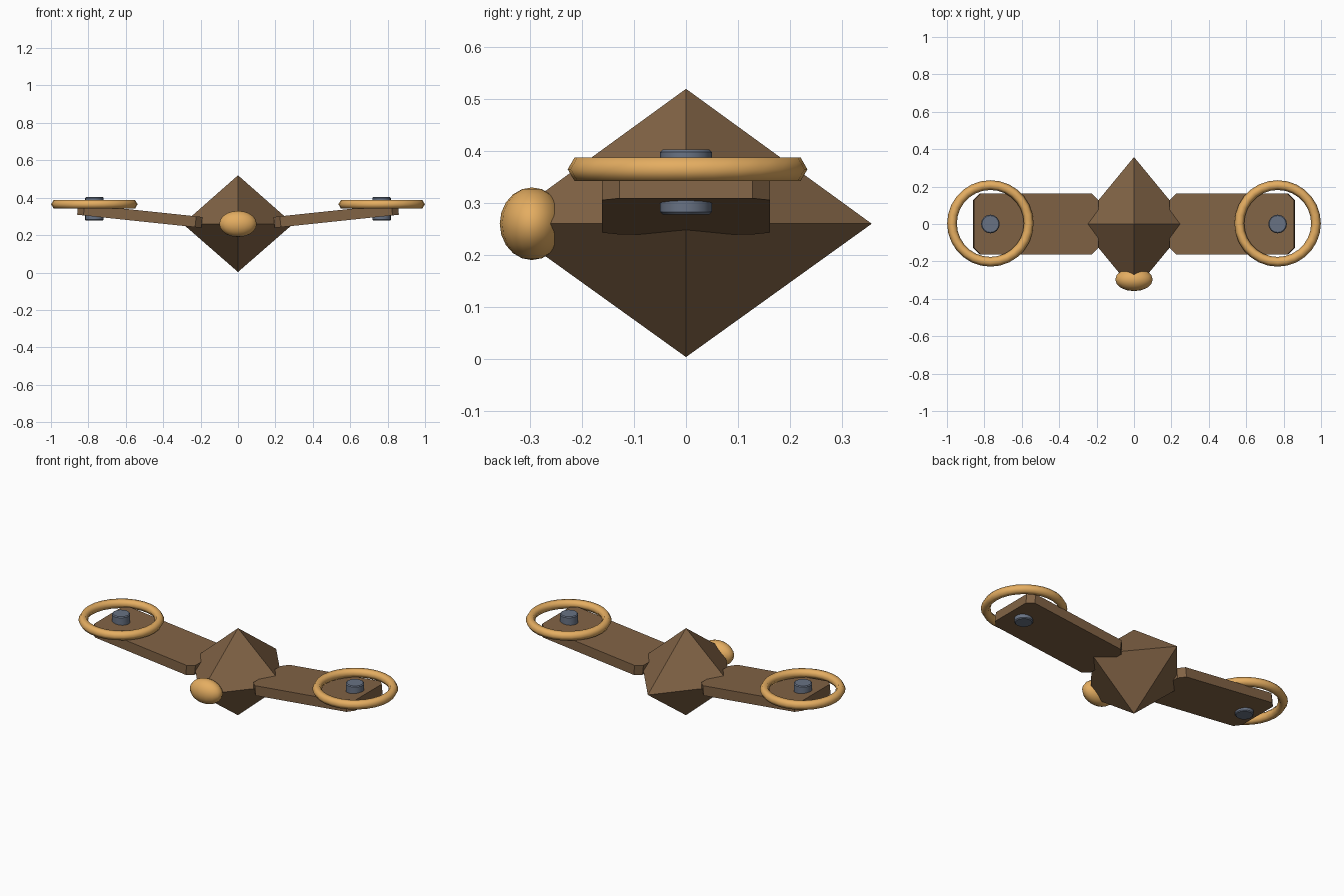
import bpy, bmesh
from math import radians

if "Cube" in bpy.data.objects:
    bpy.data.objects.remove(bpy.data.objects["Cube"])


def material(name, rgb):
    m = bpy.data.materials.new(name)
    m.diffuse_color = (*rgb, 1)
    m.use_nodes = True
    m.node_tree.nodes["Principled BSDF"].inputs["Base Color"].default_value = m.diffuse_color
    return m


brown = material("brown", (0.22, 0.125, 0.06))
gold = material("gold", (0.78, 0.42, 0.12))
steel = material("steel", (0.14, 0.17, 0.23))


def finish(name, mat, smooth=None):
    ob = bpy.context.object
    ob.name = name
    ob.data.materials.append(mat)
    if smooth:
        bpy.ops.object.shade_smooth_by_angle(angle=radians(smooth))
    return ob


def bevel(ob, width, segments, pick):
    # bevel only the edges accepted by pick
    bm = bmesh.new()
    bm.from_mesh(ob.data)
    edges = [e for e in bm.edges if pick(e)]
    bmesh.ops.bevel(bm, geom=edges, offset=width, segments=segments,
                    affect='EDGES', profile=0.5)
    bm.to_mesh(ob.data)
    bm.free()


def is_vertical(e):
    a, b = e.verts
    return abs(a.co.z - b.co.z) > 0.9 * (a.co - b.co).length


# Octahedral body: two four-sided cones sharing a waist
mesh = bpy.data.meshes.new("body")
bm = bmesh.new()
waist = [bm.verts.new(p) for p in
         ((0.295, 0, 0.26), (0, 0.358, 0.26), (-0.295, 0, 0.26), (0, -0.358, 0.26))]
top, bottom = bm.verts.new((0, 0, 0.52)), bm.verts.new((0, 0, 0.003))
for i in range(4):
    a, b = waist[i], waist[(i + 1) % 4]
    bm.faces.new((a, b, top))
    bm.faces.new((b, a, bottom))
bm.to_mesh(mesh)
bm.free()
mesh.materials.append(brown)
bpy.context.collection.objects.link(bpy.data.objects.new("body", mesh))

# Rounded nose
bpy.ops.mesh.primitive_uv_sphere_add(segments=16, ring_count=10, location=(0, -0.297, 0.26))
bpy.context.object.scale = (0.1, 0.062, 0.07)
finish("nose", gold, 60)

for side, s in (("left", -1), ("right", 1)):
    # Tilted arm plate with clipped corners
    bpy.ops.mesh.primitive_cube_add(size=1, location=(s * 0.525, 0, 0.303))
    arm = finish(side + "_arm", brown)
    for v in arm.data.vertices:
        v.co.x *= 0.668
        v.co.y *= 0.324
        v.co.z *= 0.058
    bevel(arm, 0.034, 1, lambda e: is_vertical(e))
    arm.rotation_euler.y = -s * radians(6)

    # Rotor guard ring
    bpy.ops.mesh.primitive_torus_add(major_segments=28, minor_segments=6,
                                     major_radius=0.205, minor_radius=0.026,
                                     location=(s * 0.768, 0.003, 0.365))
    finish(side + "_ring", gold, 75)

    # Motor hub through the arm
    bpy.ops.mesh.primitive_cylinder_add(vertices=16, radius=0.05, depth=0.125,
                                        location=(s * 0.768, 0, 0.3405))
    hub = finish(side + "_hub", steel)
    bevel(hub, 0.005, 1, lambda e: not is_vertical(e))
    bpy.ops.object.shade_smooth_by_angle(angle=radians(40))
